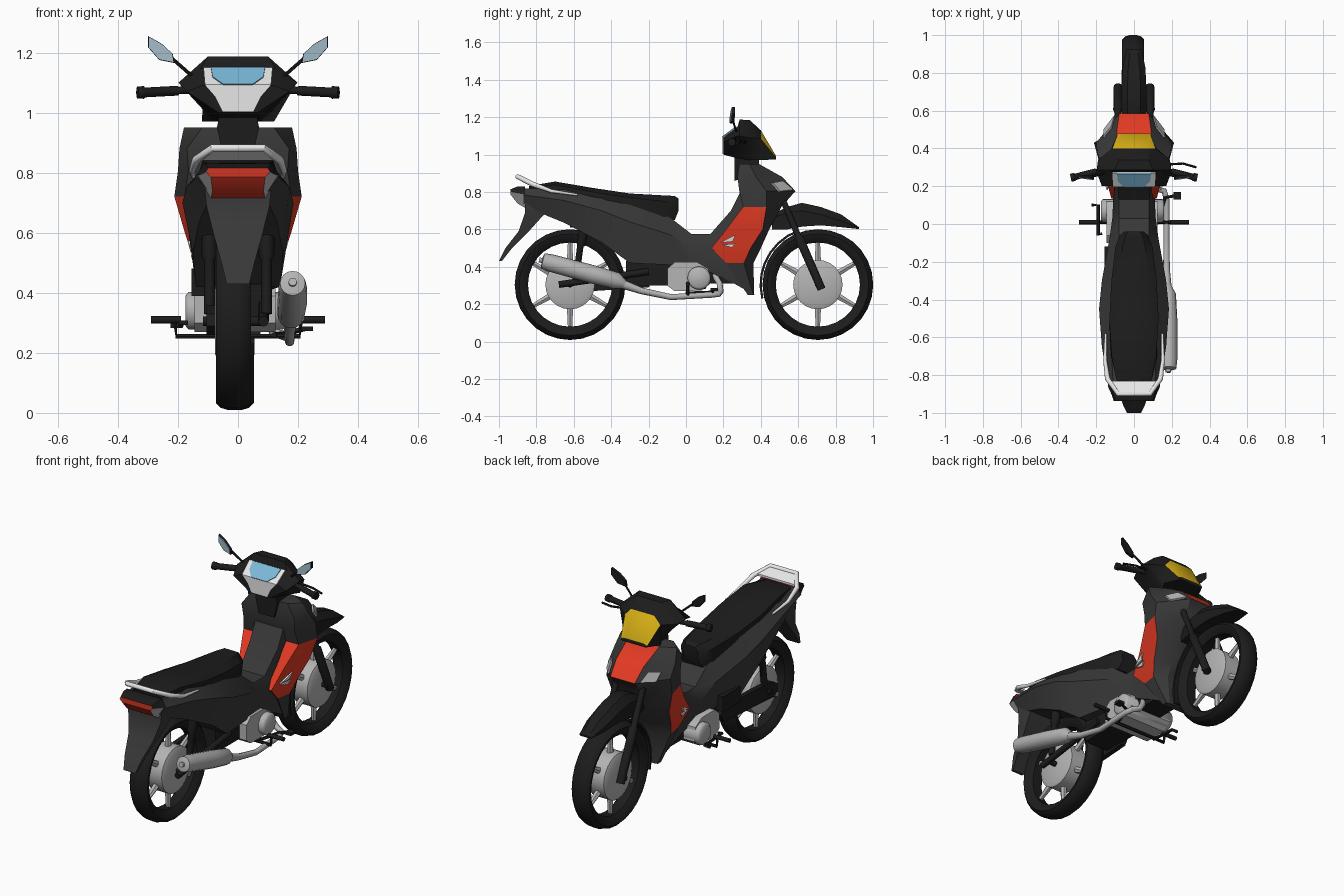
import bpy, bmesh, math
from mathutils import Vector

MATS = {}
for n, c in {"black": (.012, .012, .012), "dark_grey": (.04, .04, .04), "red": (.76, .042, .017),
             "tail_red": (.62, .035, .016), "silver": (.46, .46, .46), "white": (.8, .8, .8),
             "yellow": (.70, .44, .008), "pale_blue": (.2, .48, .68), "mirror_glass": (.36, .5, .58)}.items():
    MATS[n] = bpy.data.materials.new(n)
    MATS[n].diffuse_color = (*c, 1)


def finish(name, bm, mats, rule=None, angle=32):
    mats = [mats] if isinstance(mats, str) else mats
    bmesh.ops.recalc_face_normals(bm, faces=bm.faces)
    bm.normal_update()
    if rule:
        for f in bm.faces:
            f.material_index = rule(f.calc_center_median(), f.normal)
    me = bpy.data.meshes.new(name)
    bm.to_mesh(me)
    bm.free()
    for m in mats:
        me.materials.append(MATS[m])
    ob = bpy.data.objects.new(name, me)
    bpy.context.collection.objects.link(ob)
    bpy.ops.object.select_all(action='DESELECT')
    ob.select_set(True)
    bpy.context.view_layer.objects.active = ob
    bpy.ops.object.shade_smooth_by_angle(angle=math.radians(angle))
    return ob


def loft(name, rings, mats, rule=None, loop=False, angle=32):
    bm = bmesh.new()
    vs = [[bm.verts.new(p) for p in r] for r in rings]
    n = len(vs[0])
    for a in range(len(vs) if loop else len(vs) - 1):
        r, q = vs[a], vs[(a + 1) % len(vs)]
        for i in range(n):
            j = (i + 1) % n
            bm.faces.new((r[i], r[j], q[j], q[i]))
    if not loop:
        bm.faces.new(vs[0])
        bm.faces.new(vs[-1])
    return finish(name, bm, mats, rule, angle)


def sym(half):
    """Close a half ring of 3D points by mirroring it in x."""
    return half + [(-x, y, z) for x, y, z in reversed(half) if x > 0]


def hull(name, stations, mats, rule=None):
    """Stations along y: (y, top z, top w, mid z, mid w, low z, low w)."""
    return loft(name, [sym([(s[2], s[0], s[1]), (s[4], s[0], s[3]), (s[6], s[0], s[5])])
                       for s in stations], mats, rule)


def tube(name, pts, radii, mat, n=10):
    pts = [Vector(p) for p in pts]
    radii = radii if isinstance(radii, list) else [radii] * len(pts)
    rings, q, t0 = [], None, None
    for i, p in enumerate(pts):
        t = (pts[min(i + 1, len(pts) - 1)] - pts[max(i - 1, 0)]).normalized()
        q = t.to_track_quat('Z', 'Y') if q is None else t0.rotation_difference(t) @ q
        t0 = t
        rings.append([p + q @ Vector((radii[i] * math.cos(k * math.tau / n),
                                      radii[i] * math.sin(k * math.tau / n), 0)) for k in range(n)])
    return loft(name, rings, mat, angle=50)


def prism(name, yz, x0, x1, mat):
    return loft(name, [[(x, y, z) for y, z in yz] for x in (x0, x1)], mat)


def box(name, x, y, z, mat):
    return prism(name, [(y[0], z[0]), (y[1], z[0]), (y[1], z[1]), (y[0], z[1])], x[0], x[1], mat)


def plate(name, pts, d, mat):
    return loft(name, [pts, [tuple(Vector(p) + Vector(d)) for p in pts]], mat)


SIDES = ((1, "right"), (-1, "left"))

# Wheels: tyre, hub, spokes, axle
for label, y, x in (("front", .705, -.005), ("rear", -.62, -.016)):
    z = .305
    prof = [(.225, -.03), (.25, -.052), (.272, -.058), (.288, -.042), (.296, -.015), (.296, .015),
            (.288, .042), (.272, .058), (.25, .052), (.225, .03)]
    loft(label + "_tyre", [[(x + w, y + r * math.cos(a), z + r * math.sin(a)) for r, w in prof]
                           for a in [k * math.tau / 28 for k in range(28)]], "black", loop=True)
    tube(label + "_hub", [(x + w, y, z) for w in (-.06, -.05, .05, .06)], [.11, .132, .132, .11], "silver", 24)
    tube(label + "_axle", [(x - .1, y, z), (x + .1, y, z)], .016, "black")
    for k in range(6):
        a = math.radians(30 + 60 * k)
        tube(f"{label}_spoke_{k}", [(x, y + r * math.cos(a), z + r * math.sin(a)) for r in (.11, .235)],
             [.02, .013], "silver", 6)

# Main body under the seat and step-through
hull("body", [(-.87, .82, .11, .785, .135, .725, .09), (-.65, .815, .12, .755, .17, .635, .13),
              (-.45, .775, .12, .70, .185, .53, .15), (-.30, .75, .11, .64, .17, .42, .14),
              (-.08, .66, .08, .57, .13, .41, .11), (.03, .575, .08, .50, .115, .39, .10),
              (.13, .575, .08, .48, .11, .37, .09), (.24, .70, .09, .50, .11, .32, .08),
              (.33, .88, .09, .55, .11, .27, .07)], "dark_grey")

# Seat
hull("seat", [(-.84, .832, .06, .825, .09, .80, .09), (-.70, .856, .08, .838, .118, .79, .125),
              (-.5, .822, .085, .80, .13, .75, .13), (-.3, .792, .08, .77, .12, .72, .12),
              (-.12, .782, .06, .75, .098, .66, .09), (-.06, .779, .045, .74, .075, .65, .065),
              (-.04, .765, .03, .74, .05, .70, .045)], "black")

# Tail lamp: red lens, silver sides, black lid
hull("tail_lamp", [(-.937, .815, .10, .803, .107, .785, .09), (-.90, .83, .11, .795, .12, .738, .085),
                   (-.86, .83, .115, .79, .138, .715, .09)], ["tail_red", "silver", "black"],
     lambda c, n: 2 if n.z > .3 else (1 if abs(n.x) > .5 else 0))

# Grab rail
rail = [(.15, -.58, .785), (.153, -.72, .805), (.14, -.82, .842), (.085, -.9, .882)]
tube("grab_rail", rail + [(-x, y, z) for x, y, z in reversed(rail)],
     [.006, .01, .014, .013, .013, .014, .01, .006], "white", 8)
plate("grab_rail_plate", [(.13, -.83, .853), (-.13, -.83, .853), (-.085, -.905, .888), (.085, -.905, .888)],
      (0, 0, -.012), "white")

# Rear mudguard
loft("rear_mudguard", [sym([(w, y0, z), (w, y1, z)]) for z, w, y0, y1 in
     ((.74, .11, -.86, -.72), (.69, .105, -.86, -.75), (.59, .08, -.895, -.84), (.50, .055, -.965, -.93),
      (.43, .038, -1.0, -.985))], "dark_grey")
box("inner_mudguard", (-.07, .07), (-.62, -.4), (.61, .68), "black")

# Leg shield with red side panels (front, side and back) and red bonnet
rows = [(.95, .10, .39, .18, .34, .12, .285), (.88, .088, .515, .195, .375, .17, .275),
        (.805, .078, .585, .20, .43, .165, .285),
        (.72, .08, .51, .212, .43, .178, .305), (.60, .06, .445, .177, .41, .142, .215),
        (.50, .06, .40, .145, .345, .12, .135), (.42, .06, .36, .12, .31, .105, .215),
        (.25, .05, .365, .07, .36, .07, .33)]
loft("leg_shield", [sym([(a, b, z), (c, d, z), (e, f, z)]) for z, a, b, c, d, e, f in rows],
     ["dark_grey", "red"],
     lambda c, n: int((c.z > .81 and abs(c.x) < .01 and n.y > .2 and c.y > .35)
                      or (.43 < c.z < .70 and (abs(n.x) > .7 or (n.y < -.3 and c.z > .52)))))
for s, side in SIDES:
    # White flashes on the side panel
    for i, tri in enumerate((((.18, .528), (.265, .572), (.25, .535)), ((.19, .518), (.265, .524), (.245, .503)))):
        plate(f"flash_{side}_{i}", [(s * (.126 + (z - .5) * .22 + (y - .15) * .15), y, z) for y, z in tri],
              (s * .009, 0, 0), "white")
    # Front indicator lamp
    plate("indicator_" + side, [(s * .10, .566, .808), (s * .155, .495, .80), (s * .16, .455, .845),
                                (s * .115, .51, .855)], (s * .005, .009, .005), "silver")

# Steering neck and handlebar cover with yellow headlamp
hull("neck", [(.26, 1.0, .06, .95, .07, .86, .05), (.39, 1.0, .06, .95, .06, .90, .05)], "black")
hull("handlebar_cover", [(.20, 1.09, .12, 1.07, .17, 1.0, .065), (.275, 1.147, .125, 1.10, .198, .98, .07),
                         (.287, 1.187, .10, 1.10, .198, .98, .07),
                         (.34, 1.185, .08, 1.09, .19, .97, .08), (.40, 1.13, .075, 1.085, .115, .97, .12),
                         (.48, .995, .065, .985, .085, .975, .075)], ["black", "yellow"],
     lambda c, n: int(c.y > .41 and c.y < .47 and n.z > .15))

# Instrument panel and blue dial
def dash(x, z, d=.004):
    return (x, .2 + max(0, z - 1.09) * 1.316 - d, z + d * .7)
plate("panel_lower", [dash(x, z) for x, z in ((-.05, 1.0), (.05, 1.0), (.075, 1.05), (.11, 1.09), (-.11, 1.09), (-.075, 1.05))],
      (0, .006, 0), "white")
plate("panel_upper", [dash(x, z) for x, z in ((-.11, 1.09), (.11, 1.09), (.115, 1.147), (-.115, 1.147))],
      (0, .005, -.004), "white")
plate("dial", [dash(x, z, .008) for x, z in ((-.09, 1.146), (-.085, 1.115), (-.05, 1.09), (.05, 1.09), (.085, 1.115), (.09, 1.146))],
      (0, .004, -.004), "pale_blue")

# Handlebars, mirrors, fork, shocks, pegs
for s, side in SIDES:
    tube("handlebar_" + side, [(s * .15, .29, 1.075), (s * .215, .275, 1.073)], .013, "black")
    tube("grip_" + side, [(s * .2, .278, 1.073), (s * .31, .25, 1.067), (s * .315, .249, 1.067), (s * .335, .245, 1.067)],
         [.017, .017, .022, .021], "black")
    tube("mirror_stem_" + side, [(s * .15, .275, 1.12), (s * .168, .265, 1.135), (s * .225, .25, 1.185)], .006, "black", 6)
    outline = [(.212, 1.165), (.217, 1.195), (.255, 1.23), (.30, 1.255), (.30, 1.218), (.262, 1.175)]
    plate("mirror_shell_" + side, [(s * x, .236 + (x - .21) * .12, z) for x, z in outline], (0, .016, 0), "black")
    plate("mirror_glass_" + side, [(s * (.255 + (x - .255) * .93), .232 + (x - .21) * .12, 1.208 + (z - 1.208) * .92)
                                   for x, z in outline], (0, .005, 0), "mirror_glass")
    tube("fork_" + side, [(s * .085, .50, .80), (s * .085, .60, .565), (s * .085, .605, .555), (s * .085, .725, .28)],
         [.017, .017, .025, .023], "black")
    tube("shock_" + side, [(s * .095, -.54, .63), (s * .095, -.56, .52), (s * .095, -.565, .51), (s * .095, -.59, .33)],
         [.026, .026, .018, .018], "black")
    tube("swing_arm_" + side, [(s * .085, -.68, .305), (s * .085, -.2, .375)], .018, "black", 8)
    tube("foot_peg_" + side, [(s * .19, .01, .31), (s * .29, .01, .31)], .012, "black", 8)
    tube("peg_bar_" + side, [(0, .01, .255), (s * .205, .01, .255), (s * .21, .01, .315)], .009, "black", 6)
tube("brake_lever", [(.17, .315, 1.075), (.26, .32, 1.065), (.33, .30, 1.06)], .006, "black", 6)

# Front mudguard and flap behind the wheel
hull("front_mudguard", [(.46, .68, .03, .66, .05, .60, .05), (.54, .72, .035, .69, .065, .60, .065),
                        (.62, .742, .035, .70, .068, .615, .068), (.72, .72, .035, .68, .066, .622, .064),
                        (.83, .68, .03, .645, .06, .612, .056), (.925, .612, .02, .608, .04, .602, .035)], "black")
arc = [(r, math.radians(a)) for r, seq in ((.30, range(110, 196, 12)), (.312, range(194, 109, -12))) for a in seq]
prism("front_wheel_flap", [(.705 + r * math.cos(a), .305 + r * math.sin(a)) for r, a in arc], -.055, .055, "black")

# Engine, crankcase covers and belly
prism("engine_block", [(-.10, .30), (-.06, .27), (.08, .27), (.13, .31), (.12, .39), (.06, .425), (-.06, .425), (-.1, .39)],
      -.145, .125, "silver")
tube("crank_cover", [(-.175, .07, .34), (-.165, .07, .34), (.15, .07, .34), (.16, .07, .34)], [.05, .062, .062, .05], "silver", 20)
box("cylinder_head", (-.075, .075), (.08, .30), (.31, .42), "black")
box("frame_belly", (-.08, .08), (-.32, .0), (.30, .43), "black")
box("air_box", (-.155, -.11), (-.28, -.12), (.39, .48), "black")
prism("chain_case", [(-.70, .29), (-.66, .26), (-.2, .29), (-.17, .34), (-.2, .38), (-.64, .355), (-.69, .33)], -.105, -.075, "black")
tube("gear_lever", [(-.17, -.05, .30), (-.19, -.06, .30), (-.19, .1, .29), (-.225, .1, .29)], .009, "black", 6)
tube("brake_pedal", [(.12, .0, .26), (.165, .14, .265), (.22, .15, .28)], .009, "black", 6)
box("brake_pedal_pad", (.21, .25), (.13, .17), (.272, .288), "black")

# Exhaust
tube("exhaust_pipe", [(.06, .15, .36), (.09, .18, .31), (.12, .185, .268), (.16, .175, .255), (.172, .13, .25),
                      (.172, -.08, .238), (.172, -.24, .272), (.176, -.36, .315)], [.016] * 6 + [.018, .026], "silver")
tube("muffler", [(.176, -.33, .305), (.177, -.37, .325), (.18, -.50, .36), (.182, -.72, .42), (.182, -.765, .432), (.182, -.77, .433)],
     [.024, .045, .049, .047, .042, .022], "silver", 16)
tube("muffler_tip", [(.182, -.76, .431), (.182, -.785, .437)], .014, "silver", 10)
